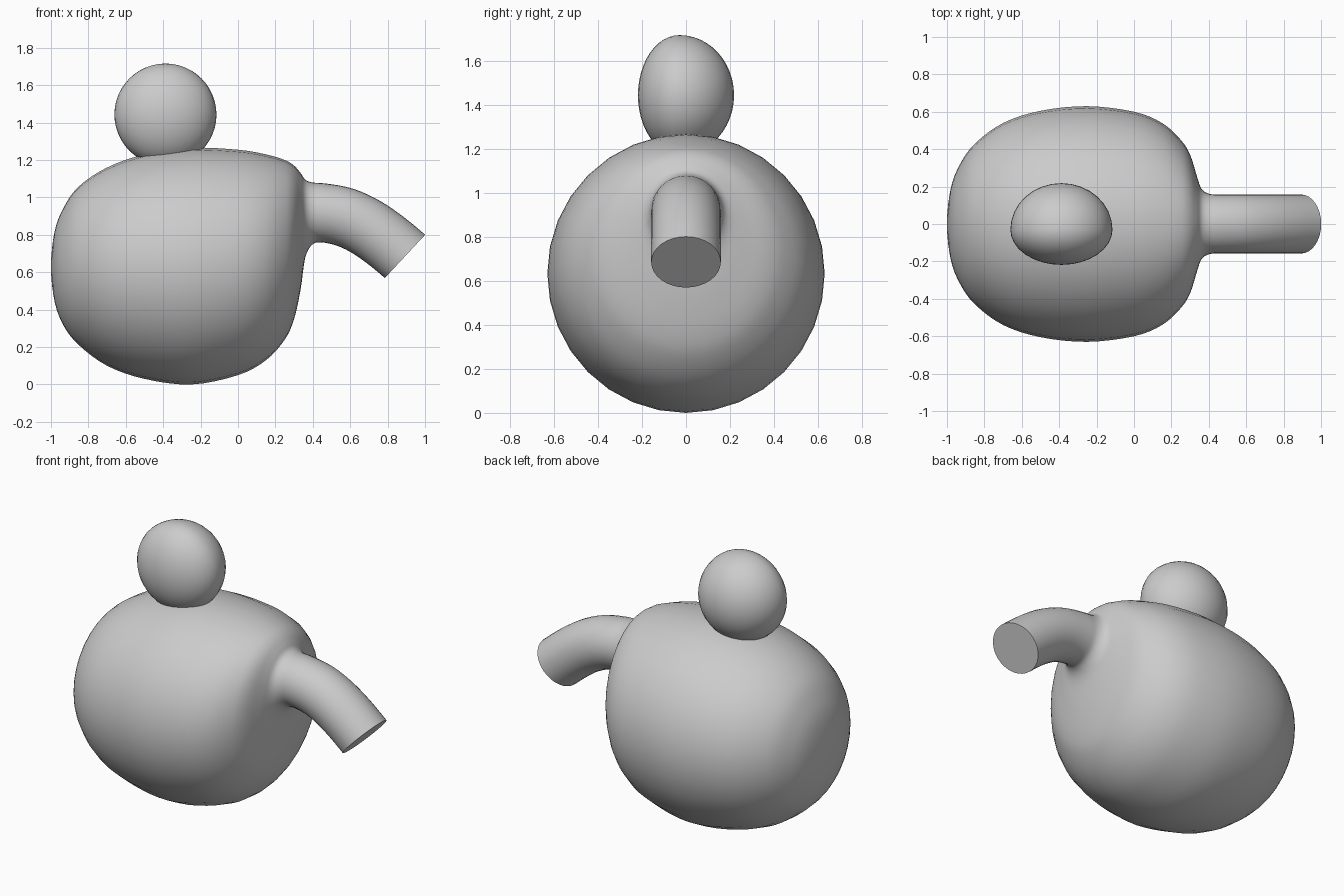
import bpy
import bmesh
from math import sin, cos, pi, radians
from mathutils import Vector

old = bpy.data.objects.get("Cube")
if old:
    bpy.data.objects.remove(old, do_unlink=True)

SIDES = 32
STEPS = 4


def make_material(name, value):
    mat = bpy.data.materials.new(name)
    mat.use_nodes = True
    colour = (value, value, value, 1)
    mat.diffuse_color = colour
    mat.node_tree.nodes["Principled BSDF"].inputs["Base Color"].default_value = colour
    return mat


def finish(bm, name, material):
    bmesh.ops.remove_doubles(bm, verts=bm.verts, dist=0.0005)
    bmesh.ops.recalc_face_normals(bm, faces=bm.faces)
    mesh = bpy.data.meshes.new(name)
    bm.to_mesh(mesh)
    bm.free()
    obj = bpy.data.objects.new(name, mesh)
    bpy.context.collection.objects.link(obj)
    mesh.materials.append(material)
    bpy.ops.object.select_all(action='DESELECT')
    obj.select_set(True)
    bpy.context.view_layer.objects.active = obj
    bpy.ops.object.shade_smooth_by_angle(angle=radians(50))
    return obj


def smooth_stations(stations):
    """Run a smooth curve through the ring stations."""
    result = []
    for i in range(1, len(stations) - 2):
        a, b, c, d = stations[i - 1:i + 3]
        for step in range(STEPS):
            t = step / STEPS
            result.append([q + t / 2 * (r - p + t * (2*p - 5*q + 4*r - s + t * (3*(q - r) + s - p)))
                           for p, q, r, s in zip(a, b, c, d)])
    result.append(stations[-2])
    return result


def add_ring(bm, x, z, tilt, height, width):
    centre = Vector((x, 0, z))
    up = Vector((sin(radians(tilt)), 0, cos(radians(tilt))))
    side = Vector((0, 1, 0))
    angles = [2 * pi * k / SIDES for k in range(SIDES)]
    return [bm.verts.new(centre + up * height * cos(a) + side * width * sin(a)) for a in angles]


def loft(stations, name, material):
    bm = bmesh.new()
    rings = [add_ring(bm, *s) for s in smooth_stations(stations)]
    for lower, upper in zip(rings, rings[1:]):
        for k in range(SIDES):
            n = (k + 1) % SIDES
            bm.faces.new((lower[k], lower[n], upper[n], upper[k]))
    bm.faces.new(rings[-1])
    return finish(bm, name, material)


grey = make_material("plain grey", 0.6)

# Round pot: x, top, bottom, half width
profile = [
    (-0.98, 0.82, 0.44, 0.19),
    (-0.93, 0.95, 0.31, 0.32),
    (-0.85, 1.06, 0.21, 0.43),
    (-0.7, 1.16, 0.1, 0.54),
    (-0.5, 1.23, 0.03, 0.605),
    (-0.25, 1.265, 0, 0.63),
    (0, 1.255, 0.05, 0.6),
    (0.15, 1.23, 0.13, 0.54),
    (0.25, 1.2, 0.24, 0.45),
    (0.3, 1.17, 0.35, 0.37),
    (0.335, 1.13, 0.51, 0.26),
    (0.36, 1.095, 0.68, 0.19),
    (0.4, 1.08, 0.75, 0.162),
]
pot = [(x, (t + b) / 2, 0, (t - b) / 2, w) for x, t, b, w in profile]

# Bent spout: x, z, downward tilt of the section
path = [(0.46, 0.917, 2), (0.57, 0.895, 19), (0.68, 0.845, 33),
        (0.79, 0.77, 40), (0.893, 0.685, 43)]
spout = [(*p, 0.158, 0.158) for p in path]

# The closed end is mirrored so the surface runs smoothly through its pole
tip = (-1, 0.63, 0, 0, 0)
mirrored = (-0.98, 0.63, 0, -0.19, -0.19)
loft([mirrored, tip] + pot + spout + spout[-1:], "pot_and_spout", grey)

# Lid knob, flatter on its front half
bm = bmesh.new()
bmesh.ops.create_uvsphere(bm, u_segments=SIDES, v_segments=24, radius=0.273)
for v in bm.verts:
    v.co.y *= 0.69 if v.co.y < 0 else 0.91
    v.co += Vector((-0.388, -0.03, 1.443))
finish(bm, "lid_knob", grey)
